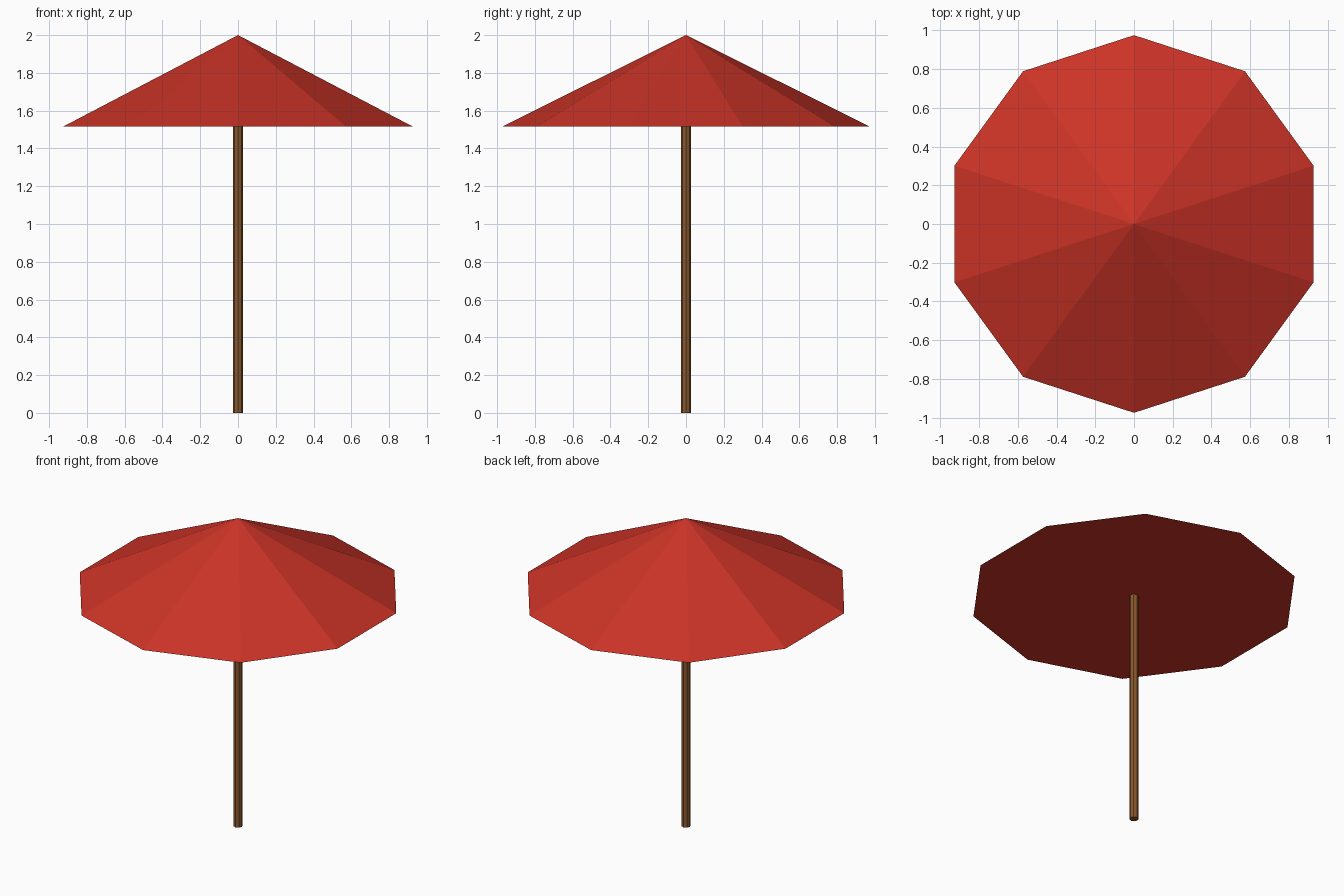
import bpy

default = bpy.data.objects.get("Cube")
if default:
    bpy.data.objects.remove(default, do_unlink=True)

HEIGHT = 2.0
RIM_Z = 1.515


def make_material(name, colour):
    mat = bpy.data.materials.new(name)
    mat.use_nodes = True
    mat.diffuse_color = colour
    bsdf = next(n for n in mat.node_tree.nodes if n.type == 'BSDF_PRINCIPLED')
    bsdf.inputs["Base Color"].default_value = colour
    bsdf.inputs["Roughness"].default_value = 0.8
    return mat


def add_part(name, sides, r_bottom, r_top, z0, z1, mat):
    """Flat-shaded cone or cylinder standing between z0 and z1."""
    bpy.ops.mesh.primitive_cone_add(
        vertices=sides, radius1=r_bottom, radius2=r_top, depth=z1 - z0,
        end_fill_type='NGON', location=(0, 0, (z0 + z1) / 2))
    obj = bpy.context.object
    obj.name = obj.data.name = name
    obj.data.materials.append(mat)
    return obj


red = make_material("canopy red", (0.6, 0.033, 0.02, 1))
brown = make_material("wood brown", (0.26, 0.1, 0.026, 1))

# Ten-sided canopy, closed underneath
add_part("canopy", 10, 0.975, 0, RIM_Z, HEIGHT, red)

# Slim pole, running a little way up into the canopy
add_part("pole", 8, 0.027, 0.027, 0, RIM_Z + 0.1, brown)
